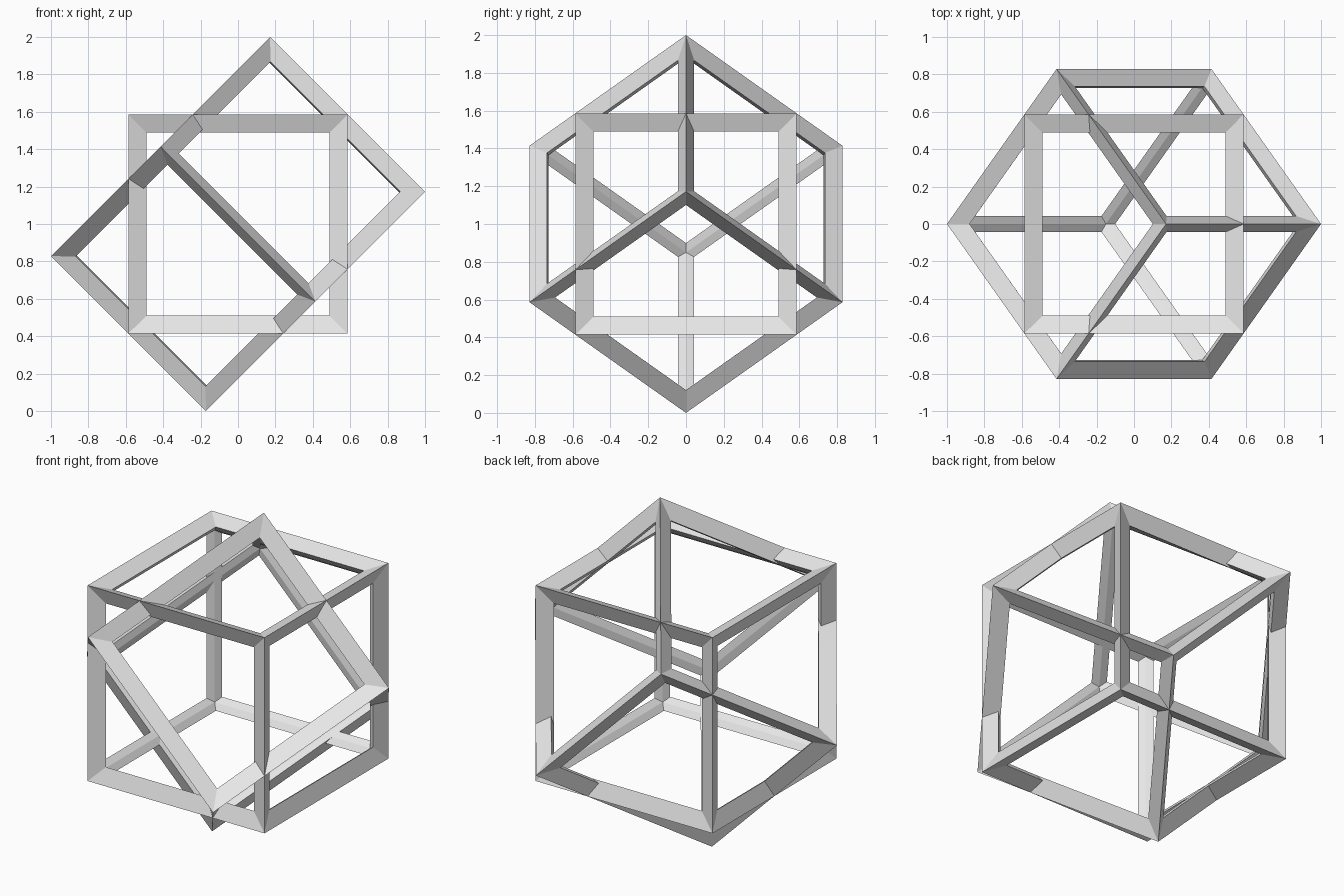
import bpy, bmesh, math
from mathutils import Matrix, Vector

if "Cube" in bpy.data.objects:
    bpy.data.objects.remove(bpy.data.objects["Cube"])

OUTER = 0.5858   # outer ridge of each bar, half size
WALL = 0.5505    # plane of the face openings
OPENING = 0.490  # half size of the square openings
INNER = 0.515    # inner ridge of each bar

grey = bpy.data.materials.new("light_grey")
grey.diffuse_color = (0.8, 0.8, 0.8, 1)
grey.use_nodes = True
grey.node_tree.nodes["Principled BSDF"].inputs["Base Color"].default_value = grey.diffuse_color


def cube_frame(name, rotation):
    """Open cube of mitred diamond-section bars."""
    bm = bmesh.new()
    bmesh.ops.create_cube(bm, size=2 * OUTER)
    panels = bm.faces[:]
    # Sloped border sinking from the outer ridge to the opening
    bmesh.ops.inset_individual(bm, faces=panels, thickness=OUTER - OPENING,
                               depth=WALL - OUTER, use_even_offset=True)
    # Opening walls running back to the inner ridge
    caps = bmesh.ops.extrude_discrete_faces(bm, faces=panels)["faces"]
    for face in caps:
        for v in face.verts:
            v.co = Vector([math.copysign(INNER, c) for c in v.co])
    bmesh.ops.delete(bm, geom=caps, context='FACES_ONLY')
    bmesh.ops.remove_doubles(bm, verts=bm.verts[:], dist=0.001)
    bmesh.ops.recalc_face_normals(bm, faces=bm.faces[:])
    bmesh.ops.transform(bm, matrix=Matrix.Translation((0, 0, 1)) @ rotation,
                        verts=bm.verts[:])
    mesh = bpy.data.meshes.new(name)
    bm.to_mesh(mesh)
    bm.free()
    mesh.materials.append(grey)
    bpy.context.collection.objects.link(bpy.data.objects.new(name, mesh))


# Upright frame and a second one tipped through it
cube_frame("upright_cube_frame", Matrix.Identity(4))
tilt = Matrix.Rotation(math.radians(45), 4, 'Y') @ Matrix.Rotation(math.radians(45), 4, 'X')
# Roll so one set of bars runs down to the right in the xz plane
cube_frame("tilted_cube_frame", tilt)
